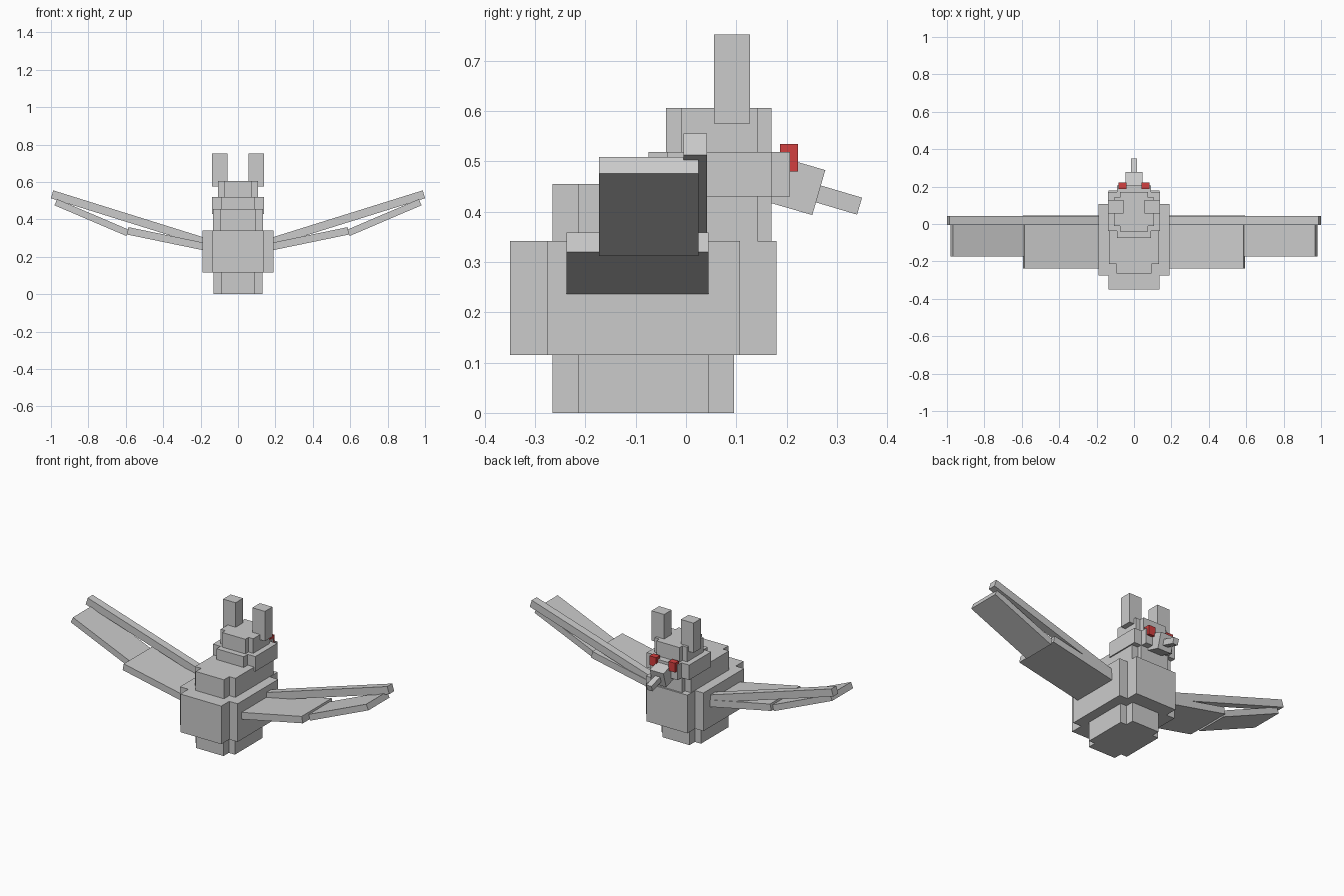
import bpy, math
from mathutils import Vector

cube = bpy.data.objects.get("Cube")
if cube:
    bpy.data.objects.remove(cube, do_unlink=True)


def material(name, rgb):
    m = bpy.data.materials.new(name)
    m.use_nodes = True
    color = (*rgb, 1)
    m.diffuse_color = color
    m.node_tree.nodes["Principled BSDF"].inputs["Base Color"].default_value = color
    return m


GREY = material("light grey", (0.6, 0.6, 0.6))
RED = material("red", (0.65, 0.05, 0.05))


def make(name, verts, faces, mat):
    mesh = bpy.data.meshes.new(name)
    mesh.from_pydata(verts, [], faces)
    mesh.materials.append(mat)
    obj = bpy.data.objects.new(name, mesh)
    bpy.context.collection.objects.link(obj)
    return obj


def prism(name, outline, low, high, mat, axis="z"):
    """Extrude a counter-clockwise outline along z, x or y."""
    n = len(outline)
    place = {"z": lambda a, b, h: (a, b, h),
             "x": lambda a, b, h: (h, a, b),
             "y": lambda a, b, h: (a, -h, b)}[axis]
    verts = [place(a, b, h) for h in (low, high) for a, b in outline]
    sides = [(i, (i + 1) % n, n + (i + 1) % n, n + i) for i in range(n)]
    caps = [tuple(reversed(range(n))), tuple(range(n, 2 * n))]
    return make(name, verts, sides + caps, mat)


def plus_block(name, wide, narrow, long_y, short_y, z):
    """Block with a square notch in every vertical corner."""
    (y0, y3), (y1, y2) = long_y, short_y
    right = [(narrow, y0), (narrow, y1), (wide, y1),
             (wide, y2), (narrow, y2), (narrow, y3)]
    left = [(-x, y) for x, y in reversed(right)]
    return prism(name, right + left, *z, GREY)


def box(name, x, y, z, mat):
    outline = [(x[0], y[0]), (x[1], y[0]), (x[1], y[1]), (x[0], y[1])]
    return prism(name, outline, *z, mat)


def bar_outline(start, end, thickness):
    """Rectangle around a centre line from start to end."""
    a, b = Vector(start), Vector(end)
    d = (b - a).normalized() * thickness / 2
    n = Vector((-d.y, d.x))
    return [tuple(a - n), tuple(b - n), tuple(b + n), tuple(a + n)]


# Stacked body
plus_block("base", 0.13, 0.09, (-0.265, 0.095), (-0.215, 0.045), (0, 0.115))
plus_block("body", 0.19, 0.135, (-0.35, 0.18), (-0.275, 0.107), (0.115, 0.342))
plus_block("chest", 0.133, 0.093, (-0.265, 0.17), (-0.215, 0.142), (0.342, 0.455))
plus_block("head_band", 0.14, 0.09, (-0.075, 0.207), (-0.037, 0.17), (0.43, 0.519))
plus_block("head_top", 0.107, 0.076, (-0.04, 0.17), (-0.01, 0.142), (0.519, 0.606))

# Beak and its tip
prism("beak", bar_outline((0.15, 0.471), (0.264, 0.438), 0.093),
      -0.045, 0.045, GREY, "x")
prism("beak_tip", bar_outline((0.2, 0.454), (0.345, 0.411), 0.035),
      -0.017, 0.017, GREY, "x")

# Paired parts: ears, eyes and wings
for side, s in (("left", 1), ("right", -1)):
    def span(a, b):
        return tuple(sorted((s * a, s * b)))

    box(side + "_ear", span(0.055, 0.138), (0.056, 0.127), (0.575, 0.752), GREY)
    box(side + "_eye", span(0.04, 0.084), (0.187, 0.223), (0.48, 0.535), RED)

    def wing_plate(name, start, end, thickness, y):
        outline = [(s * x, z) for x, z in bar_outline(start, end, thickness)]
        if s < 0:
            outline.reverse()
        return prism(side + name, outline, -y[1], -y[0], GREY, "y")

    wing_plate("_wing_inner", (0.1, 0.238), (0.59, 0.339), 0.04, (-0.238, 0.045))
    wing_plate("_wing_outer", (0.59, 0.328), (0.974, 0.492), 0.036, (-0.173, 0.025))
    wing_plate("_wing_arm", (0.1, 0.255), (0.994, 0.534), 0.044, (-0.005, 0.042))
